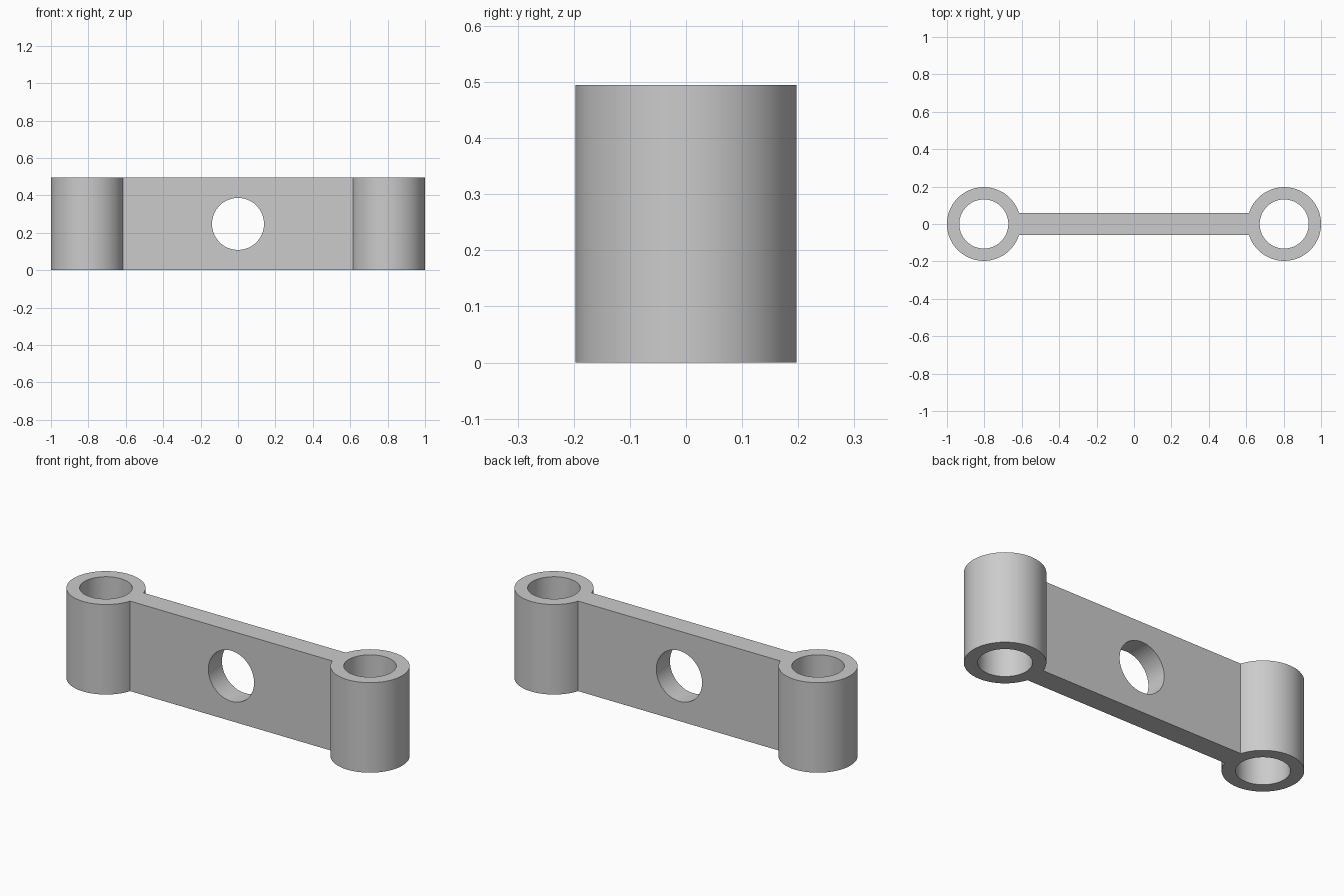
import bpy
import bmesh
from math import asin, cos, sin, pi, radians

HEIGHT = 0.495
BOSS_X, BOSS_R, BORE_R = 0.803, 0.197, 0.131
WEB_HALF = 0.059
HOLE_R = 0.139
SEGMENTS = 96

cube = bpy.data.objects.get("Cube")
if cube:
    bpy.data.objects.remove(cube, do_unlink=True)

grey = bpy.data.materials.new("plain grey")
grey.use_nodes = True
colour = (0.6, 0.6, 0.6, 1)
grey.diffuse_color = colour
grey.node_tree.nodes["Principled BSDF"].inputs["Base Color"].default_value = colour


def boss_arc(side):
    """Outer arc of one boss, running from one web edge round to the other."""
    gap = asin(WEB_HALF / BOSS_R)
    start = pi + gap if side > 0 else gap
    sweep = 2 * (pi - gap)
    angles = [start + sweep * i / SEGMENTS for i in range(SEGMENTS + 1)]
    return [(side * BOSS_X + BOSS_R * cos(a), BOSS_R * sin(a), 0) for a in angles]


# Link body: two round bosses joined by a thin web, extruded upward
bm = bmesh.new()
outline = [bm.verts.new(p) for p in boss_arc(1) + boss_arc(-1)]
base = bm.faces.new(outline)
extruded = bmesh.ops.extrude_face_region(bm, geom=[base])["geom"]
top = [v for v in extruded if isinstance(v, bmesh.types.BMVert)]
bmesh.ops.translate(bm, verts=top, vec=(0, 0, HEIGHT))
bmesh.ops.recalc_face_normals(bm, faces=bm.faces)
mesh = bpy.data.meshes.new("link_body")
bm.to_mesh(mesh)
bm.free()
mesh.materials.append(grey)
body = bpy.data.objects.new("link_body", mesh)
bpy.context.collection.objects.link(body)


def drill(name, radius, location, rotation=(0, 0, 0)):
    """Cut a round through hole in the body."""
    bpy.ops.mesh.primitive_cylinder_add(vertices=SEGMENTS, radius=radius, depth=2 * HEIGHT,
                                        location=location, rotation=rotation)
    cutter = bpy.context.object
    cutter.name = name
    cutter.hide_render = True
    cutter.data.materials.append(grey)
    bpy.ops.object.select_all(action="DESELECT")
    body.select_set(True)
    bpy.context.view_layer.objects.active = body
    cut = body.modifiers.new(name, "BOOLEAN")
    cut.operation = "DIFFERENCE"
    cut.solver = "EXACT"
    cut.object = cutter
    bpy.ops.object.modifier_apply(modifier=cut.name)
    bpy.data.objects.remove(cutter, do_unlink=True)


# Vertical bores through the bosses and a cross hole through the web
for side, label in ((1, "left"), (-1, "right")):
    drill(label + "_bore", BORE_R, (side * BOSS_X, 0, HEIGHT / 2))
drill("cross_hole", HOLE_R, (0, 0, HEIGHT / 2), (pi / 2, 0, 0))

bpy.ops.object.shade_smooth_by_angle(angle=radians(30))
